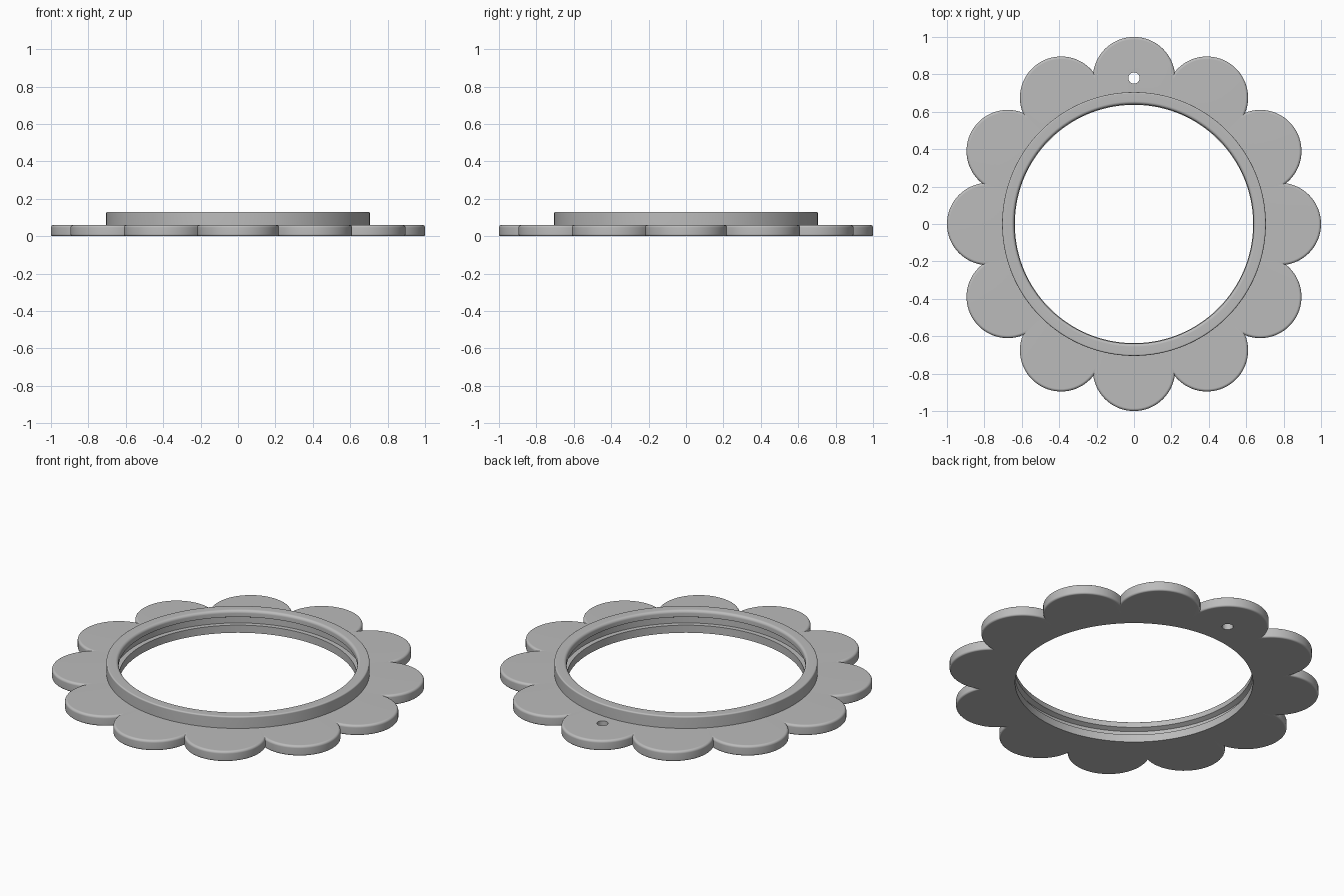
import bpy
import bmesh
from math import sin, cos, pi, atan2, sqrt, radians

cube = bpy.data.objects.get("Cube")
if cube:
    bpy.data.objects.remove(cube)

PETALS, STEPS = 12, 32
CENTRE, PETAL_R = 0.78, 0.22
HALF = pi / PETALS

grey = bpy.data.materials.new("plain grey")
grey.use_nodes = True
grey.diffuse_color = (0.5, 0.5, 0.5, 1)
grey.node_tree.nodes["Principled BSDF"].inputs["Base Color"].default_value = (0.5, 0.5, 0.5, 1)


def petal_ring(r, z):
    """Scalloped outline made of overlapping circles of radius r."""
    cusp = CENTRE * cos(HALF) + sqrt(r * r - (CENTRE * sin(HALF)) ** 2)
    end = atan2(cusp * sin(HALF), cusp * cos(HALF) - CENTRE)
    pts = []
    for p in range(PETALS):
        turn = 2 * HALF * p
        for s in range(STEPS):
            a = end * (2 * s / STEPS - 1)
            x, y = CENTRE + r * cos(a), r * sin(a)
            pts.append((x * cos(turn) - y * sin(turn), x * sin(turn) + y * cos(turn), z))
    return pts


def circle_ring(r, z):
    """Circle whose points line up with the scalloped outline."""
    pts = []
    for x, y, _ in petal_ring(PETAL_R, 0):
        a = atan2(y, x)
        pts.append((r * cos(a), r * sin(a), z))
    return pts


def fillet(r, z, size, start, segs=4):
    """Quarter-round profile points around the centre (r, z)."""
    return [(r + size * cos(start + pi / 2 * i / segs),
             z + size * sin(start + pi / 2 * i / segs)) for i in range(segs + 1)]


def loft(name, rings):
    """Join rings into a closed hollow band."""
    bm = bmesh.new()
    loops = [[bm.verts.new(p) for p in ring] for ring in rings]
    n = len(loops[0])
    for a, b in zip(loops, loops[1:] + loops[:1]):
        for i in range(n):
            j = (i + 1) % n
            bm.faces.new((a[i], a[j], b[j], b[i]))
    bmesh.ops.recalc_face_normals(bm, faces=bm.faces)
    mesh = bpy.data.meshes.new(name)
    bm.to_mesh(mesh)
    bm.free()
    mesh.materials.append(grey)
    obj = bpy.data.objects.new(name, mesh)
    bpy.context.collection.objects.link(obj)
    return obj


# Scalloped plate: rounded petal edge outside, ledge of the groove inside
edge = fillet(PETAL_R - 0.01, 0.01, 0.01, -pi / 2, 3) + fillet(PETAL_R - 0.014, 0.046, 0.014, 0)
bore = [(0.665, 0.06), (0.665, 0.045), (0.637, 0.045), (0.637, 0)]
plate = loft("petal_plate", [petal_ring(*p) for p in edge] + [circle_ring(*p) for p in bore])

# Raised rim with rounded top and an overhanging inner lip
rim_profile = ([(0.705, 0.058)] + fillet(0.697, 0.122, 0.008, 0)
               + fillet(0.656, 0.114, 0.016, pi / 2)
               + [(0.64, 0.092), (0.665, 0.08), (0.665, 0.058)])
rim = loft("raised_rim", [circle_ring(*p) for p in rim_profile])

# Hanging hole through the back petal
bpy.ops.mesh.primitive_cylinder_add(vertices=32, radius=0.03, depth=0.4, location=(0, CENTRE, 0))
cutter = bpy.context.object
cutter.name = "hole_cutter"
cutter.hide_render = True
cutter.data.materials.append(grey)
cut = plate.modifiers.new("hole", "BOOLEAN")
cut.operation, cut.solver, cut.object = "DIFFERENCE", "EXACT", cutter
bpy.ops.object.select_all(action="DESELECT")
bpy.context.view_layer.objects.active = plate
plate.select_set(True)
bpy.ops.object.modifier_apply(modifier="hole")
bpy.data.objects.remove(cutter)

# Smooth rounds, sharp corners, flat tops
for obj in (plate, rim):
    bpy.ops.object.select_all(action="DESELECT")
    bpy.context.view_layer.objects.active = obj
    obj.select_set(True)
    bpy.ops.object.shade_smooth_by_angle(angle=radians(32))
    flat = obj.modifiers.new("flat_tops", "WEIGHTED_NORMAL")
    flat.keep_sharp = True
